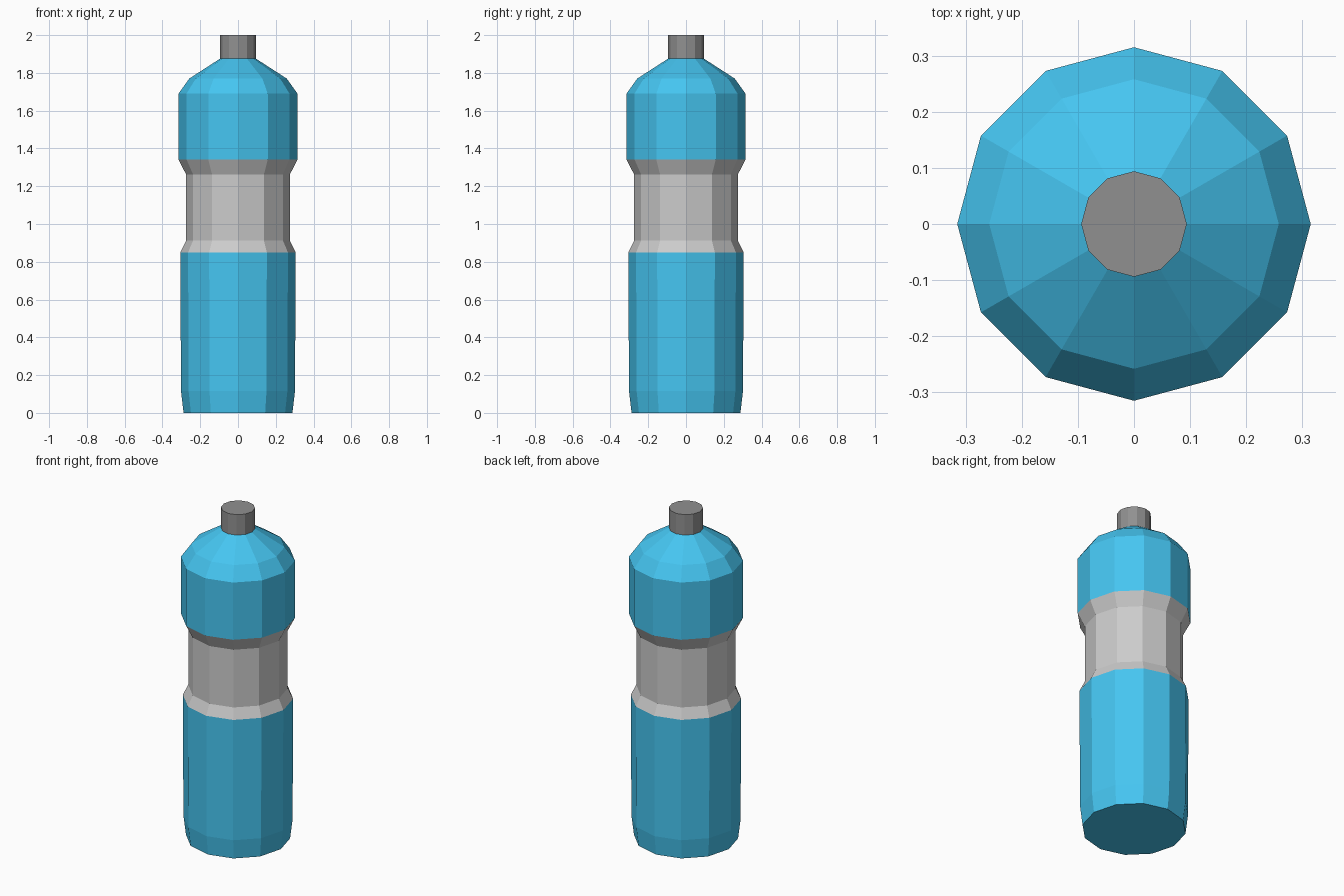
import bpy, bmesh
from math import cos, sin, pi

if "Cube" in bpy.data.objects:
    bpy.data.objects.remove(bpy.data.objects["Cube"])

SIDES = 12


def material(name, rgb):
    mat = bpy.data.materials.new(name)
    mat.diffuse_color = (*rgb, 1)
    mat.use_nodes = True
    mat.node_tree.nodes["Principled BSDF"].inputs["Base Color"].default_value = mat.diffuse_color
    return mat


def lathe(name, profile, mat, close_bottom=False, close_top=False):
    """Spin a list of (radius, z) points into a faceted shell."""
    bm = bmesh.new()
    rings = [[bm.verts.new((r * cos(2 * pi * i / SIDES), r * sin(2 * pi * i / SIDES), z))
              for i in range(SIDES)] for r, z in profile]
    for low, high in zip(rings, rings[1:]):
        for i in range(SIDES):
            j = (i + 1) % SIDES
            bm.faces.new((low[i], low[j], high[j], high[i]))
    if close_bottom:
        bm.faces.new(rings[0][::-1])
    if close_top:
        bm.faces.new(rings[-1])
    mesh = bpy.data.meshes.new(name)
    bm.to_mesh(mesh)
    bm.free()
    mesh.materials.append(mat)
    obj = bpy.data.objects.new(name, mesh)
    bpy.context.collection.objects.link(obj)
    return obj


blue = material("blue_plastic", (0.06, 0.56, 0.88))
grey = material("grip_grey", (0.78, 0.78, 0.78))
dark = material("cap_dark_grey", (0.28, 0.28, 0.28))

# Lower body with tapered foot
lathe("lower_body", [(0.288, 0), (0.302, 0.117), (0.305, 0.85)], blue, close_bottom=True)
# Recessed grip band
lathe("grip_band", [(0.305, 0.85), (0.275, 0.912), (0.275, 1.263), (0.315, 1.342)], grey)
# Upper body and shoulder
lathe("upper_body", [(0.315, 1.342), (0.315, 1.69), (0.258, 1.77), (0.094, 1.876)], blue)
# Cap
lathe("cap", [(0.094, 1.876), (0.094, 2.0)], dark, close_top=True)
